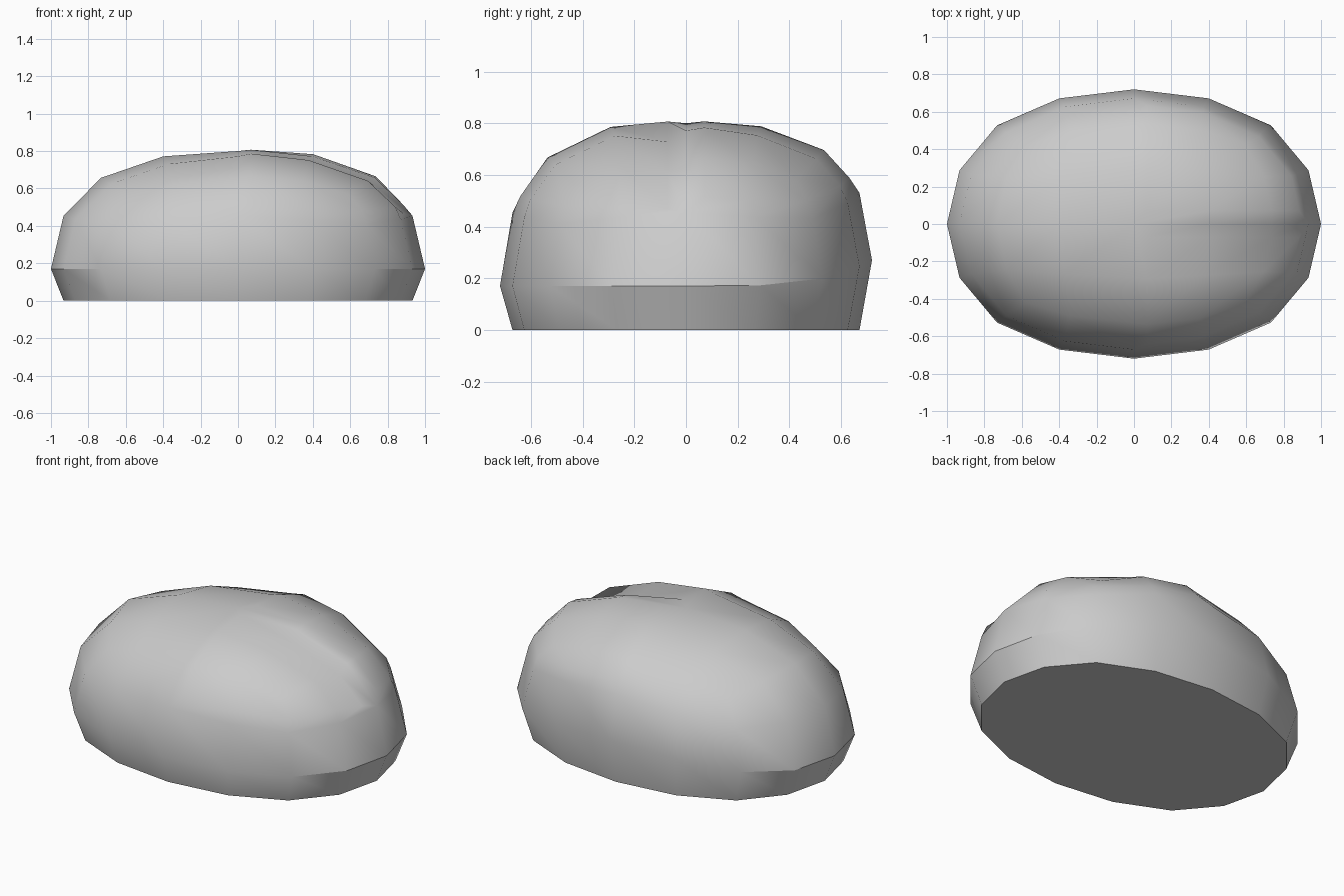
import bpy, bmesh, math

if "Cube" in bpy.data.objects:
    bpy.data.objects.remove(bpy.data.objects["Cube"])

# Rounded blank: a cube subdivided twice
bpy.ops.mesh.primitive_cube_add(size=2)
body = bpy.context.object
body.name = "mouse_body"
sub = body.modifiers.new("round", 'SUBSURF')
sub.levels = 2
sub.use_limit_surface = False
deps = bpy.context.evaluated_depsgraph_get()
bm = bmesh.new()
bm.from_object(body, deps)
body.modifiers.remove(sub)
size = max(v.co.x for v in bm.verts)
for v in bm.verts:
    v.co /= size

# Pick the two button areas before shaping
buttons = [[], []]
for f in bm.faces:
    c = f.calc_center_median()
    if c.x > 0 and c.z > 0.4:
        buttons[c.y > 0].append(f)

# Shape the palm shell: flat underside, fuller shoulders, raised thumb side
for v in bm.verts:
    x, y, z = v.co
    if z < -0.1:
        h = 0
    else:
        h = 0.17 + 0.63 * z + 0.1 * max(y, 0) ** 4
        if z > 0.1:
            h += 0.035 * max(abs(x), abs(y))
    v.co = (x, y * 0.72, h)
bm.normal_update()

# Groove line between the buttons
groove = [v for v in bm.verts if abs(v.co.y) < 1e-4 and 0.1 < v.co.x < 0.96 and v.co.z > 0.3]

# Raised buttons
for faces in buttons:
    bmesh.ops.inset_region(bm, faces=faces, thickness=0.068, depth=0.022,
                           use_even_offset=True, use_boundary=True)
for v in groove:
    v.co.z -= 0.045 if v.co.x > 0.85 else 0.055

bm.to_mesh(body.data)
bm.free()
bpy.ops.object.shade_smooth_by_angle(angle=math.radians(32))
